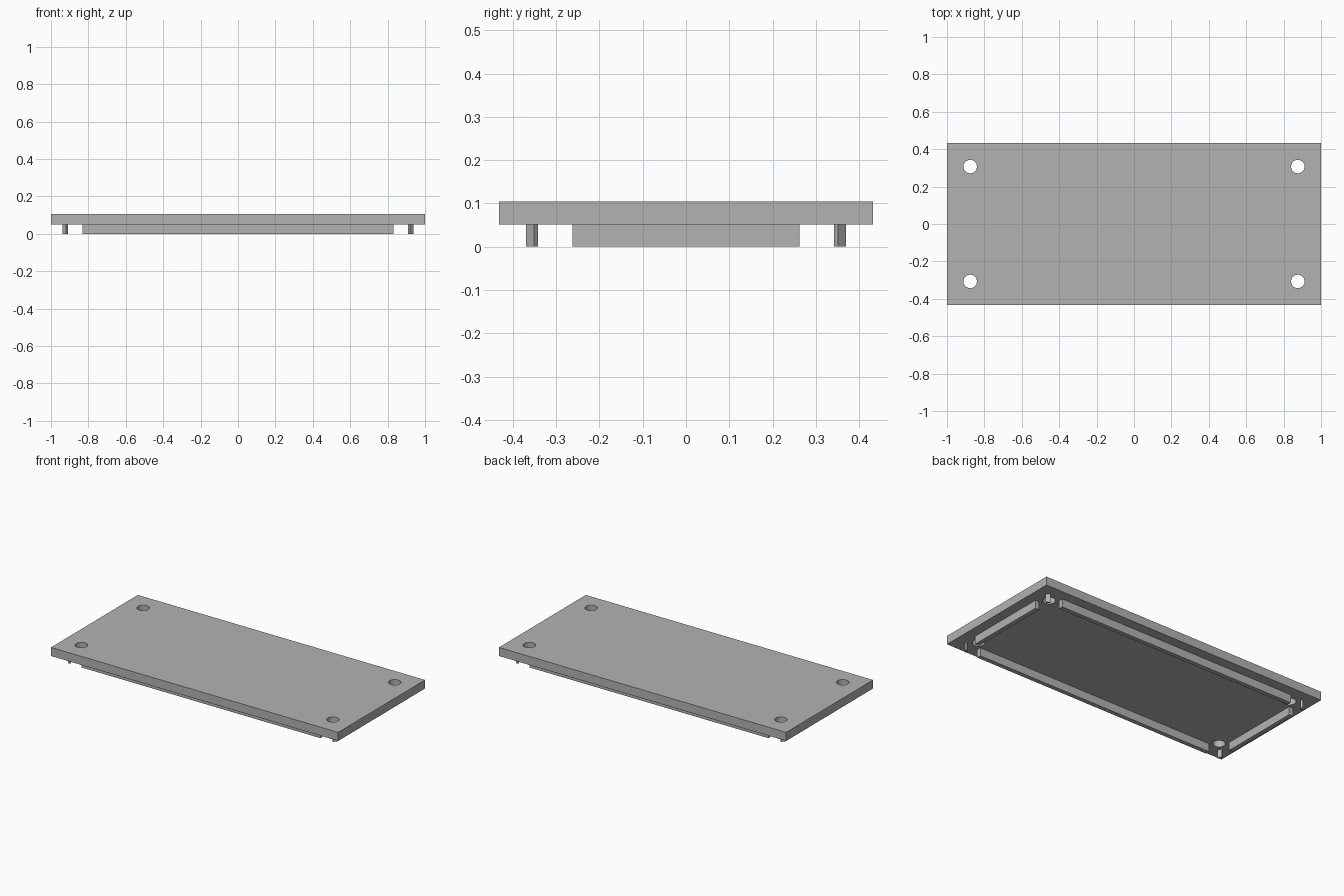
import bpy
from math import radians, pi

cube = bpy.data.objects.get("Cube")
if cube:
    bpy.data.objects.remove(cube, do_unlink=True)

# Single grey material
grey = bpy.data.materials.new("plain grey")
grey.use_nodes = True
colour = (0.45, 0.45, 0.45, 1)
grey.diffuse_color = colour
grey.node_tree.nodes["Principled BSDF"].inputs["Base Color"].default_value = colour

LENGTH, DEPTH = 2.0, 0.864
UNDERSIDE, TOP = 0.051, 0.105
RIM_X, RIM_Y, RIM_WIDTH = 0.924, 0.356, 0.027


def box(name, centre, size, turn=0):
    bpy.ops.mesh.primitive_cube_add(size=1, location=centre, rotation=(0, 0, turn))
    obj = bpy.context.object
    obj.name = name
    obj.scale = size
    bpy.ops.object.transform_apply(location=False, rotation=False, scale=True)
    obj.data.materials.append(grey)
    return obj


corners = [(sx, sy) for sx in (-1, 1) for sy in (-1, 1)]

# Flat panel with a round hole near each corner
panel = box("panel", (0, 0, (UNDERSIDE + TOP) / 2), (LENGTH, DEPTH, TOP - UNDERSIDE))
for sx, sy in corners:
    bpy.ops.mesh.primitive_cylinder_add(vertices=48, radius=0.036, depth=0.4,
                                        location=(sx * 0.876, sy * 0.307, TOP))
    cutter = bpy.context.object
    cutter.hide_render = True
    cut = panel.modifiers.new("hole", 'BOOLEAN')
    cut.operation = 'DIFFERENCE'
    cut.solver = 'EXACT'
    cut.object = cutter
    bpy.context.view_layer.objects.active = panel
    bpy.ops.object.modifier_apply(modifier=cut.name)
    bpy.data.objects.remove(cutter, do_unlink=True)

bpy.ops.object.select_all(action='DESELECT')
panel.select_set(True)
bpy.context.view_layer.objects.active = panel
bpy.ops.object.shade_smooth_by_angle(angle=radians(30))

# Locating ribs under the panel
mid = UNDERSIDE / 2
for side, label in ((-1, "front"), (1, "back")):
    box(label + "_rib", (0, side * RIM_Y, mid), (1.664, RIM_WIDTH, UNDERSIDE))
for side, label in ((-1, "right"), (1, "left")):
    box(label + "_rib", (side * RIM_X, 0, mid), (RIM_WIDTH, 0.524, UNDERSIDE))

# Small slanted tabs bridging the corners of the rib outline
for sx, sy in corners:
    name = ("front" if sy < 0 else "back") + ("_right" if sx < 0 else "_left") + "_corner_tab"
    box(name, (sx * RIM_X, sy * RIM_Y, mid), (0.026, 0.013, UNDERSIDE), -sx * sy * pi / 4)
